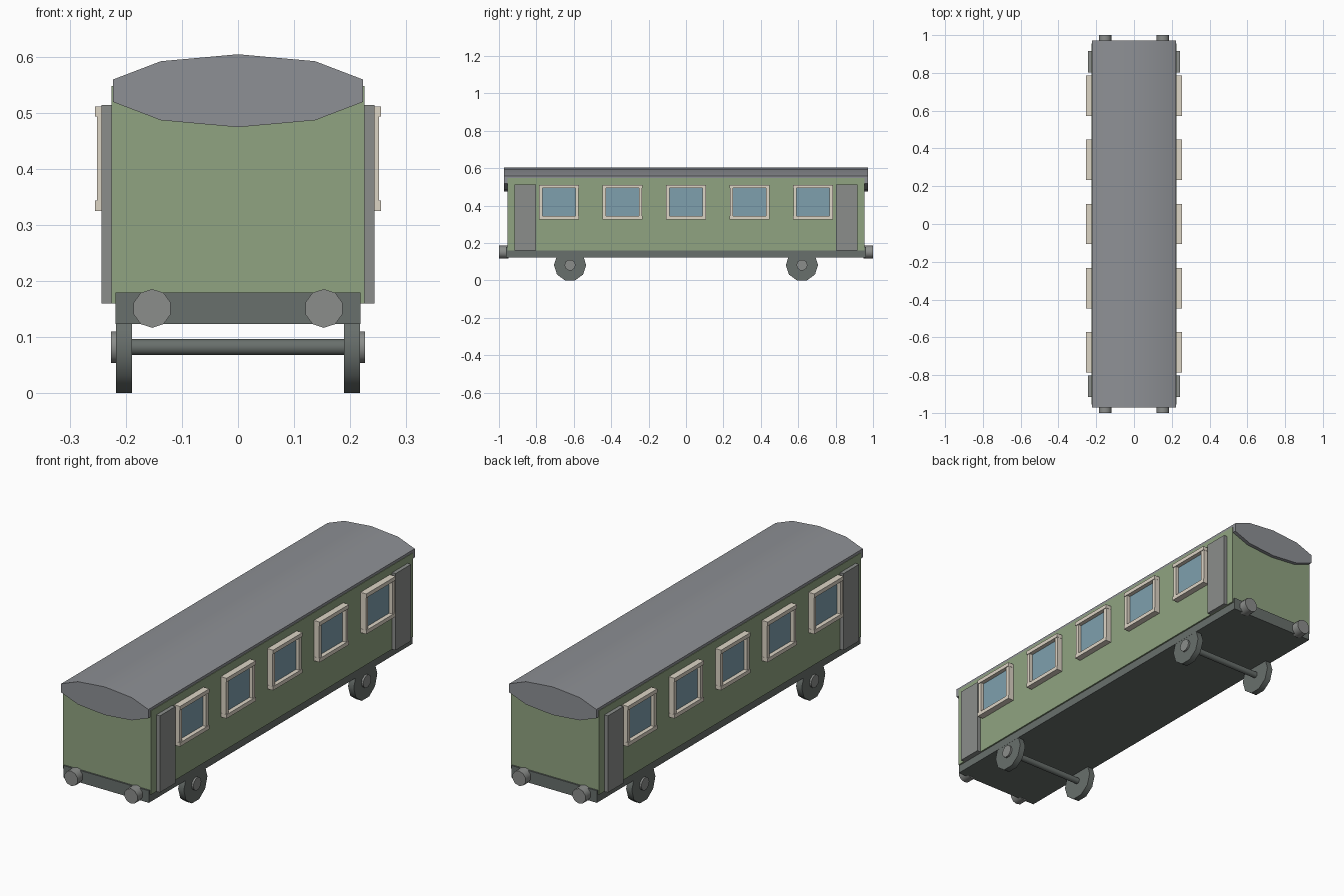
import bpy
from math import pi, radians

if "Cube" in bpy.data.objects:
    bpy.data.objects.remove(bpy.data.objects["Cube"])


def material(name, rgb):
    m = bpy.data.materials.new(name)
    m.diffuse_color = (*rgb, 1)
    m.use_nodes = True
    m.node_tree.nodes["Principled BSDF"].inputs["Base Color"].default_value = m.diffuse_color
    return m


GREEN = material("green_paint", (0.28, 0.37, 0.22))
CREAM = material("cream_trim", (0.72, 0.66, 0.56))
GLASS = material("blue_glass", (0.21, 0.35, 0.42))
ROOF = material("roof_grey", (0.27, 0.28, 0.30))
DOOR = material("door_grey", (0.26, 0.27, 0.26))
DARK = material("chassis_grey", (0.14, 0.16, 0.15))


def box(name, x, y, z, mat):
    """Box from (min, max) pairs on each axis."""
    pairs = (x, y, z)
    bpy.ops.mesh.primitive_cube_add(size=1, location=[(a + b) / 2 for a, b in pairs])
    o = bpy.context.object
    o.name = name
    o.scale = [abs(b - a) for a, b in pairs]
    bpy.ops.object.transform_apply(location=False, rotation=False, scale=True)
    o.data.materials.append(mat)
    return o


def cylinder(name, axis, center, radius, length, mat, height_ratio=1):
    """Ten-sided cylinder along x or y."""
    rot = (0, pi / 2, 0) if axis == 'x' else (pi / 2, 0, 0)
    bpy.ops.mesh.primitive_cylinder_add(vertices=10, radius=radius, depth=length,
                                        location=center, rotation=rot)
    o = bpy.context.object
    o.name = name
    bpy.ops.object.transform_apply(location=False, rotation=True, scale=False)
    o.scale.z = height_ratio
    bpy.ops.object.transform_apply(location=False, rotation=False, scale=True)
    bpy.ops.object.shade_smooth_by_angle(angle=radians(50))
    o.data.materials.append(mat)
    return o


# Body, underframe and flattened roof
box("body", (-0.225, 0.225), (-0.955, 0.955), (0.16, 0.547), GREEN)
box("underframe", (-0.218, 0.218), (-0.962, 0.962), (0.123, 0.179), DARK)
cylinder("roof", 'y', (0, 0, 0.539), 0.234, 1.944, ROOF, 0.065 / 0.234)

for s in (-1, 1):
    # Doors
    for e in (-1, 1):
        box("door", (s * 0.215, s * 0.243), (e * 0.803, e * 0.917), (0.16, 0.514), DOOR)

    # Windows: glass, head, sill and side posts
    for i in range(-2, 3):
        y = i * 0.34
        box("window_glass", (s * 0.22, s * 0.235), (y - 0.095, y + 0.095), (0.335, 0.50), GLASS)
        for name, z in (("window_sill", 0.325), ("window_head", 0.493)):
            box(name, (s * 0.22, s * 0.2545), (y - 0.107, y + 0.107), (z, z + 0.018), CREAM)
        for p in (-1, 1):
            box("window_post", (s * 0.22, s * 0.251),
                (y + p * 0.088, y + p * 0.106), (0.343, 0.493), CREAM)

    # Buffers at both ends
    for e in (-1, 1):
        cylinder("buffer", 'y', (s * 0.153, e * 0.975, 0.151), 0.0345, 0.05, DOOR)

# Wheelsets
for y in (-0.62, 0.62):
    cylinder("axle", 'x', (0, y, 0.082), 0.015, 0.40, DARK)
    for s in (-1, 1):
        cylinder("wheel", 'x', (s * 0.203, y, 0.082), 0.0862, 0.029, DARK)
        cylinder("hub", 'x', (s * 0.211, y, 0.082), 0.0295, 0.03, DOOR)
